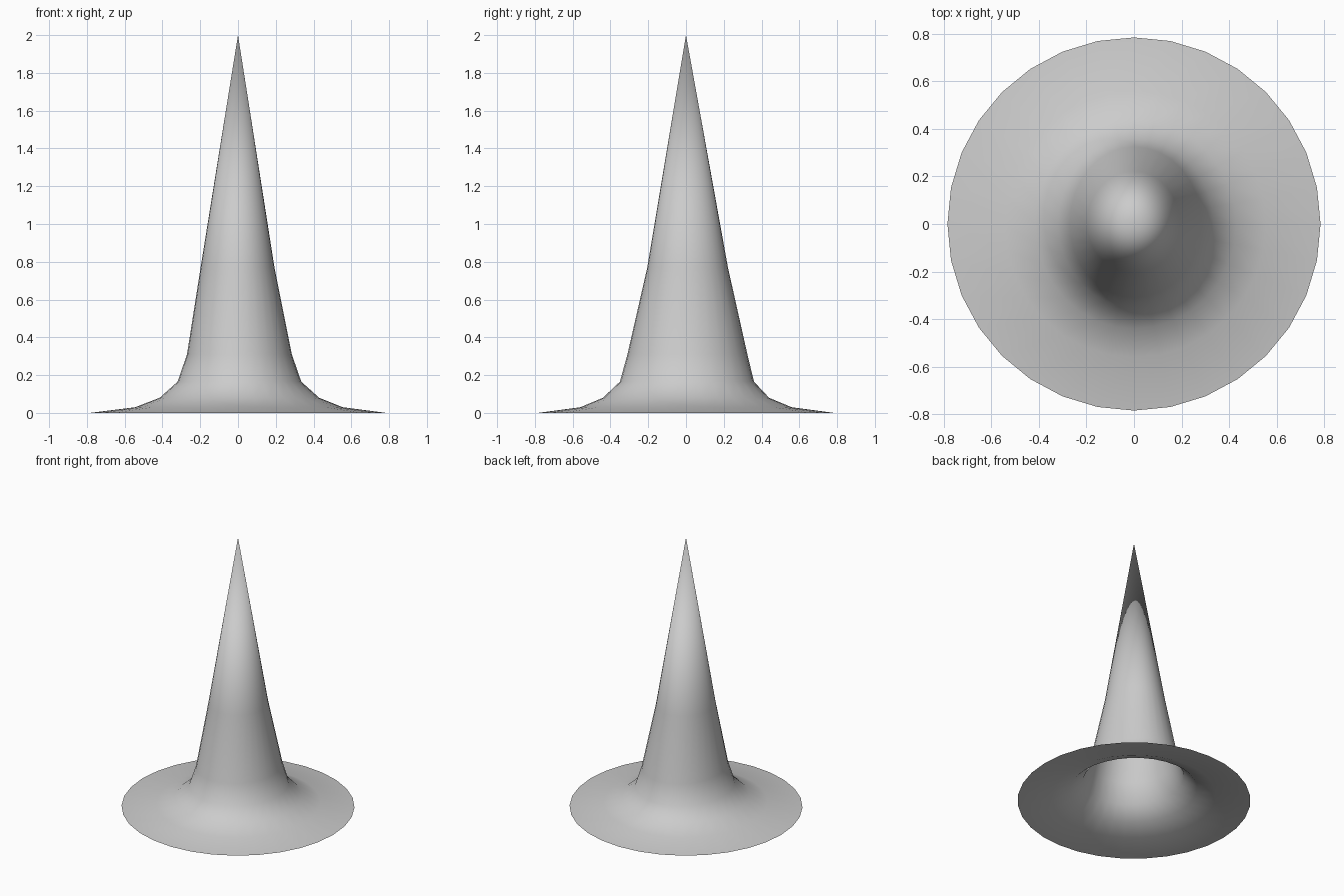
import bpy, bmesh, math

if "Cube" in bpy.data.objects:
    bpy.data.objects.remove(bpy.data.objects["Cube"])

SEG = 32
# rings from brim edge upward: z, x min, x max, y min, y max
RINGS = [
    (0.0, -0.785, 0.785, -0.785, 0.785),
    (0.03, -0.545, 0.555, -0.56, 0.56),
    (0.08, -0.415, 0.43, -0.44, 0.44),
    (0.165, -0.32, 0.335, -0.35, 0.36),
    (0.31, -0.27, 0.285, -0.31, 0.325),
    (0.77, -0.198, 0.193, -0.205, 0.222),
]
APEX = 2.0


def ring(bm, z, x0, x1, y0, y1):
    verts = []
    for i in range(SEG):
        c, s = math.cos(math.tau * i / SEG), math.sin(math.tau * i / SEG)
        # slightly uneven outline, a different radius for each side
        verts.append(bm.verts.new((c * (x1 if c > 0 else -x0), s * (y1 if s > 0 else -y0), z)))
    return verts


# pointed hat: open shell with a flared brim
bm = bmesh.new()
rows = [ring(bm, *r) for r in RINGS]
for low, high in zip(rows, rows[1:]):
    for i in range(SEG):
        j = (i + 1) % SEG
        bm.faces.new((low[i], low[j], high[j], high[i]))
tip = bm.verts.new((0, 0, APEX))
for i in range(SEG):
    bm.faces.new((rows[-1][i], rows[-1][(i + 1) % SEG], tip))
for f in bm.faces:
    f.smooth = True
mesh = bpy.data.meshes.new("pointed_hat")
bm.to_mesh(mesh)
bm.free()
hat = bpy.data.objects.new("pointed_hat", mesh)
bpy.context.collection.objects.link(hat)
